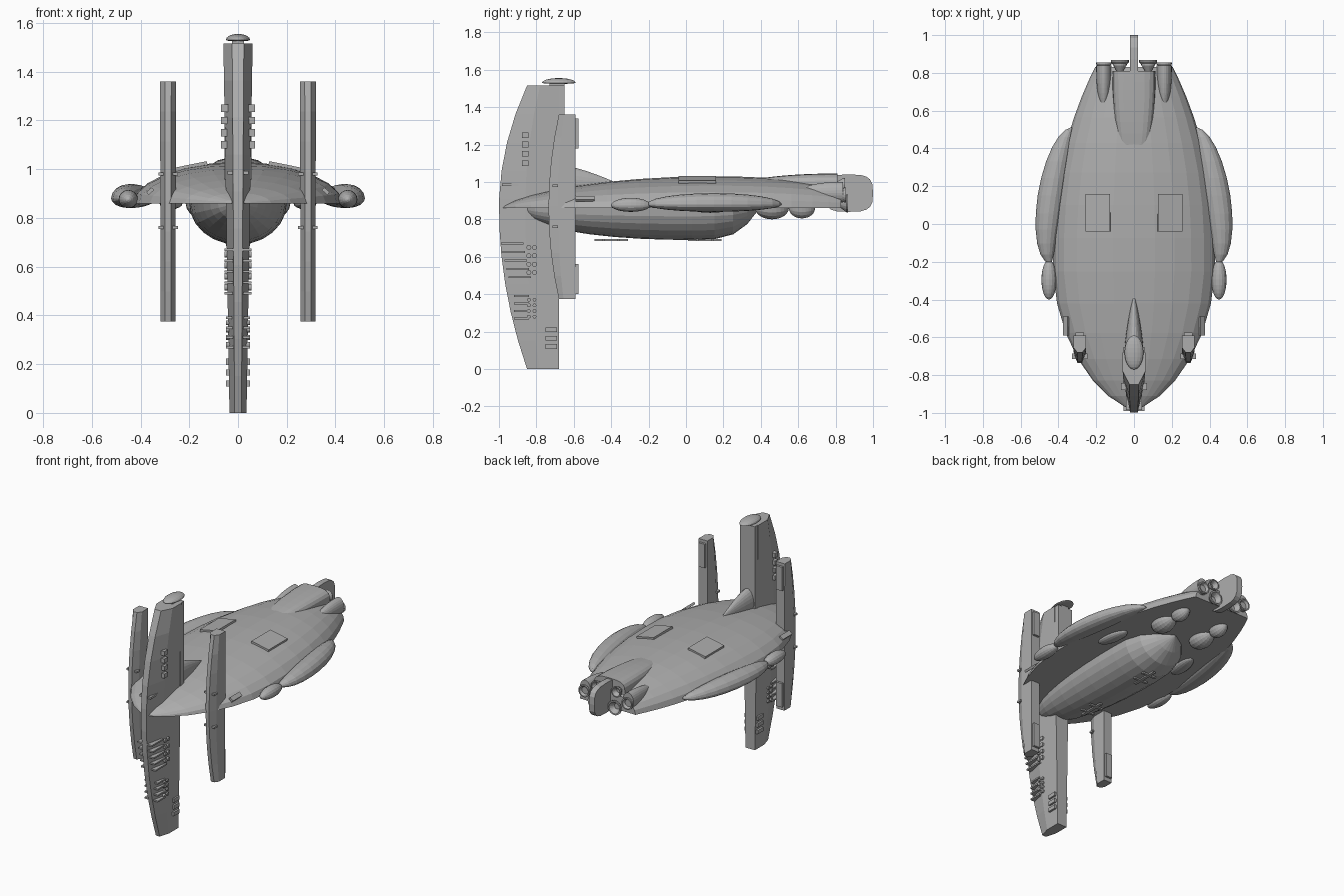
import bpy, bmesh, math
from mathutils import Matrix, Vector

cube = bpy.data.objects.get("Cube")
if cube:
    bpy.data.objects.remove(cube)

grey = (0.42, 0.42, 0.42, 1)
mat = bpy.data.materials.new("hull_grey")
mat.use_nodes = True
mat.diffuse_color = grey
mat.node_tree.nodes["Principled BSDF"].inputs["Base Color"].default_value = grey

rim = 0.86  # height of the flat underside


def finish(name, bm):
    bmesh.ops.recalc_face_normals(bm, faces=bm.faces)
    mesh = bpy.data.meshes.new(name)
    bm.to_mesh(mesh)
    bm.free()
    mesh.materials.append(mat)
    obj = bpy.data.objects.new(name, mesh)
    bpy.context.collection.objects.link(obj)


def loft(name, rings):
    """Skin closed rings of points and cap both ends."""
    bm = bmesh.new()
    rows = [[bm.verts.new(point) for point in ring] for ring in rings]
    count = len(rows[0])
    for near, far in zip(rows, rows[1:]):
        for i in range(count):
            j = (i + 1) % count
            bm.faces.new((near[i], near[j], far[j], far[i]))
    bm.faces.new(rows[0])
    bm.faces.new(rows[-1])
    finish(name, bm)


def oval(sides=24, power=1.0):
    """Unit ring; a power below one makes it boxier."""
    def bend(value):
        return math.copysign(abs(value) ** power, value)
    angles = [math.tau * i / sides for i in range(sides)]
    return [(bend(math.cos(a)), bend(math.sin(a))) for a in angles]


def section(ring, centre, half, rise, drop):
    """Place a unit ring upright, with separate heights above and below."""
    x, y, z = centre
    return [(x + half * u, y, z + v * (rise if v > 0 else drop)) for u, v in ring]


def body(name, front, peak, back, width, rise, drop, z, x=0, nose=0.5, curve=2, tail=0, ring=oval(), steps=14):
    """Streamlined solid along y. Width, rise and drop swell up to the peak."""
    rings = []
    for k in range(steps + 1):
        y = front + (back - front) * (1 - math.cos(math.pi * k / steps)) / 2
        if y < peak:
            u = (peak - y) / (peak - front)
            size = max(1 - u * u, 0) ** nose
        else:
            size = 1 - (1 - tail) * ((y - peak) / (back - peak)) ** curve
        size = max(size, 0.03)
        rings.append(section(ring, (x, y, z), width * size, rise * size, drop * size))
    loft(name, rings)


def pod(name, start, end, half, rise, drop, bow=0.0, steps=12):
    """Ellipsoid between two points, optionally bowed sideways."""
    rings = []
    for k in range(steps + 1):
        angle = math.pi * k / steps
        size = max(math.sin(angle), 0.06)
        centre = Vector(start).lerp(Vector(end), (1 - math.cos(angle)) / 2)
        centre.x += bow * size
        rings.append(section(oval(16), centre, half * size, rise * size, drop * size))
    loft(name, rings)


def fin(name, x, bottom, top, front, back, sweep, bevel, low, high, steps=8):
    """Upright blade with a bevelled leading edge swept back to both tips."""
    rings = []
    for k in range(steps + 1):
        t = k / steps
        z = bottom + (top - bottom) * t
        reach = abs(z - rim) / ((top if z > rim else bottom) - rim)
        lean = reach * reach
        edge = front + sweep * lean
        shoulder = edge + bevel * (1 - lean / 2)
        half = low + (high - low) * t
        right = [(half * 0.4, edge), (half, shoulder), (half, back)]
        outline = right + [(-w, y) for w, y in reversed(right)]
        rings.append([(x + w, y, z) for w, y in outline])
    loft(name, rings)


def box(name, centre, size, tilt=0.0):
    bm = bmesh.new()
    place = Matrix.Translation(centre) @ Matrix.Rotation(tilt, 4, 'Y') @ Matrix.Diagonal((*size, 1))
    bmesh.ops.create_cube(bm, size=1, matrix=place)
    finish(name, bm)


def stud(name, y, z, radius, length):
    bm = bmesh.new()
    place = Matrix.Translation((0, y, z)) @ Matrix.Rotation(math.pi / 2, 4, 'Y')
    bmesh.ops.create_cone(bm, cap_ends=True, segments=12, radius1=radius, radius2=radius,
                          depth=length, matrix=place)
    finish(name, bm)


def hull():
    """Flat-bottomed dome whose width and height peak at different stations."""
    front, back, steps = -0.98, 0.83, 16

    def swell(y, peak, tail):
        if y < peak:
            return max(1 - ((peak - y) / (peak - front)) ** 2, 0.01) ** 0.65
        return 1 - (1 - tail) * ((y - peak) / (back - peak)) ** 2.3

    rings = []
    for k in range(steps + 1):
        y = front + (back - front) * (1 - math.cos(math.pi * k / steps)) / 2
        width = 0.43 * swell(y, -0.2, 0.48)
        height = 0.17 * swell(y, 0.15, 0.65)
        rings.append(section(oval(), (0, y, rim), width, height, 0))
    loft("main_hull", rings)


# Main hull and belly gondola
hull()
body("belly", -0.87, 0, 0.39, 0.2, 0.005, 0.17, rim, nose=0.45, curve=4)
for y in (-0.4, 0.1):
    box("belly_cross_long", (0, y, 0.69), (0.02, 0.18, 0.01))
    for shift in (-0.04, 0.04):
        box("belly_cross_bar", (0, y + shift, 0.69), (0.1, 0.015, 0.01))

# Central fin with its cap
fin("central_fin", 0, 0, 1.515, -1, -0.68, 0.15, 0.14, 0.035, 0.06, steps=10)
box("upper_spine", (0, -0.67, 1.23), (0.11, 0.04, 0.57))
box("fin_cap_stem", (0, -0.69, 1.52), (0.05, 0.08, 0.03))
pod("fin_cap", (0, -0.77, 1.53), (0, -0.59, 1.53), 0.05, 0.025, 0.006)

# Ribs, rungs, ports and hatches on the central fin
for i in range(5):
    box("front_rib", (0, -0.93 + i * 0.01, 0.67 - i * 0.045), (0.11, 0.12, 0.01))
for i in range(4):
    box("lower_rib", (0, -0.88, 0.39 - i * 0.04), (0.1, 0.08, 0.01))
    box("upper_rung", (0, -0.86, 1.1 + i * 0.05), (0.138, 0.035, 0.03))
    for y in (-0.84, -0.81):
        stud("lower_port", y, 0.37 - i * 0.03, 0.01, 0.1)
        stud("upper_port", y, 0.65 - i * 0.045, 0.013, 0.11)
for i in range(3):
    box("fin_hatch", (0, -0.72, 0.21 - i * 0.045), (0.1, 0.06, 0.025))
box("fin_lamp", (0, -0.94, 0.985), (0.085, 0.09, 0.014))

# Canopy, dorsal housing and tail plate
body("canopy", -0.78, -0.67, -0.36, 0.05, 0.1, 0.05, 0.99, curve=1.4)
body("dorsal_housing", 0.27, 0.8, 0.81, 0.115, 0.075, 0.08, 0.97, tail=1, ring=oval(20, 0.6))
loft("tail_plate", [[(x, 0.87 + 0.13 * u, 0.94 + 0.1 * v) for u, v in oval(20, 0.6)]
                    for x in (-0.02, 0.02)])

for side, s in (("left", 1), ("right", -1)):
    # Side fins
    x = s * 0.287
    fin(side + "_fin", x, 0.375, 1.36, -0.735, -0.59, 0.055, 0.05, 0.03, 0.033)
    for z in (0.48, 1.26):
        box(side + "_fin_spine", (x, -0.59, z), (0.045, 0.03, 0.16))
    for z in (0.76, 0.98):
        box(side + "_fin_lamp", (x, -0.7, z), (0.08, 0.03, 0.012))

    # Outboard pods
    pod(side + "_long_pod", (s * 0.44, -0.21, 0.88), (s * 0.33, 0.51, 0.88), 0.07, 0.06, 0.04, bow=s * 0.055)
    pod(side + "_short_pod", (s * 0.45, -0.4, 0.875), (s * 0.45, -0.19, 0.875), 0.04, 0.04, 0.035)

    # Underside blisters
    x = s * 0.15
    pod(side + "_large_blister", (x, 0.37, rim), (x, 0.55, rim), 0.065, 0.02, 0.06)
    pod(side + "_small_blister", (x, 0.55, rim), (x, 0.69, rim), 0.045, 0.02, 0.055)
    pod(side + "_rim_blister", (s * 0.29, 0.02, rim), (s * 0.26, 0.24, rim), 0.045, 0.01, 0.025)

    # Deck panels and marker slabs
    box(side + "_deck_panel", (s * 0.19, 0.06, 1.01), (0.13, 0.2, 0.02), s * 0.2)
    box(side + "_deck_marker", (s * 0.36, -0.54, 0.91), (0.03, 0.1, 0.015), s * 0.7)

    # Engine fairings, and bells with hollow mouths
    body(side + "_fairing", 0.6, 0.82, 0.84, 0.04, 0.06, 0.05, 0.94, x=s * 0.16, tail=1)
    for x, z, radius in ((0.075, 0.885, 0.048), (0.075, 0.985, 0.036), (0.16, 0.93, 0.04)):
        mouth = 0.8 + radius * 1.4
        bell = [(mouth - 0.1, 0.5), (mouth - 0.04, 0.5), (mouth - 0.01, 1), (mouth, 1),
                (mouth, 0.8), (mouth - 0.03, 0.4)]
        loft(side + "_engine_bell", [section(oval(18), (s * x, y, z), radius * k, radius * k, radius * k)
                                     for y, k in bell])
